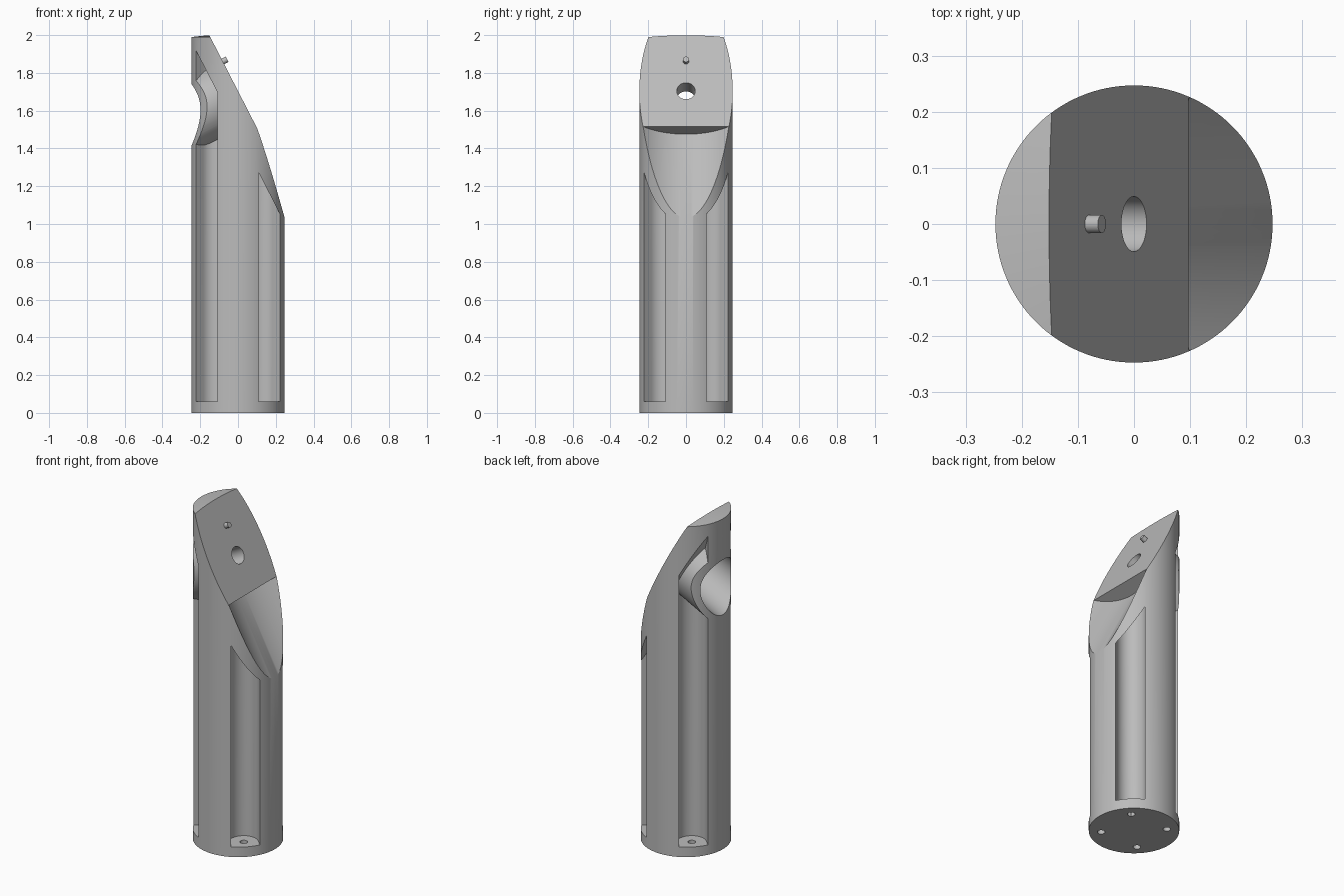
import bpy, bmesh, math
from mathutils import Matrix, Vector

cube = bpy.data.objects.get("Cube")
if cube:
    bpy.data.objects.remove(cube, do_unlink=True)

RADIUS = 0.247
TILT = math.atan2(0.249, 0.485)      # slope angle from vertical
WALL = 0.1                           # thickness behind the sloped face

grey = bpy.data.materials.new("plain grey")
grey.use_nodes = True
grey.diffuse_color = (0.5, 0.5, 0.5, 1)
grey.node_tree.nodes["Principled BSDF"].inputs["Base Color"].default_value = (0.5, 0.5, 0.5, 1)

# Frame of the sloped face: local z is its normal, local x runs down the slope
normal = Vector((math.cos(TILT), 0, math.sin(TILT)))
down = Vector((math.sin(TILT), 0, -math.cos(TILT)))
origin = Vector((0, 0, 1.704))
slope = Matrix((down, (0, 1, 0), normal)).transposed().to_4x4()
slope.translation = origin


def finish(bm, name):
    bmesh.ops.recalc_face_normals(bm, faces=bm.faces)
    mesh = bpy.data.meshes.new(name)
    bm.to_mesh(mesh)
    bm.free()
    mesh.materials.append(grey)
    obj = bpy.data.objects.new(name, mesh)
    bpy.context.collection.objects.link(obj)
    return obj


def rod(name, radius, low, high, frame, segments=64):
    """Cylinder along the local z axis of a frame."""
    bm = bmesh.new()
    place = frame @ Matrix.Translation((0, 0, (low + high) / 2))
    bmesh.ops.create_cone(bm, cap_ends=True, segments=segments, radius1=radius,
                          radius2=radius, depth=high - low, matrix=place)
    return finish(bm, name)


def activate(obj):
    bpy.ops.object.select_all(action='DESELECT')
    obj.select_set(True)
    bpy.context.view_layer.objects.active = obj


def carve(target, cutter):
    """Subtract a cutter and remove it."""
    cutter.hide_render = True
    mod = target.modifiers.new("cut", 'BOOLEAN')
    mod.operation = 'DIFFERENCE'
    mod.solver = 'EXACT'
    mod.object = cutter
    activate(target)
    bpy.ops.object.modifier_apply(modifier=mod.name)
    bpy.data.objects.remove(cutter, do_unlink=True)


# Round body with a slightly domed top, turned from a profile
bm = bmesh.new()
profile = [(0, 0), (RADIUS, 0)]
profile += [(r, 2.005 - r * r / 4) for r in (RADIUS, 0.2, 0.15, 0.1, 0.05, 0)]
verts = [bm.verts.new((r, 0, z)) for r, z in profile]
edges = [bm.edges.new(pair) for pair in zip(verts, verts[1:])]
bmesh.ops.spin(bm, geom=verts + edges, cent=(0, 0, 0), axis=(0, 0, 1),
               angle=math.tau, steps=128, use_merge=True)
bmesh.ops.remove_doubles(bm, verts=bm.verts, dist=0.0001)
body = finish(bm, "body")

# Sloped face
bm = bmesh.new()
bmesh.ops.create_cube(bm, size=2, matrix=slope @ Matrix.Translation((0, 0, 1)))
carve(body, finish(bm, "slope_cutter"))

# Hollow trough below the sloped face, parallel to it
step = (Vector((0.097, 0, 1.515)) - origin).dot(down)
trough_frame = slope @ Matrix.Translation((step, 0, 0.247)) @ Matrix.Rotation(math.pi / 2, 4, 'Y')
carve(body, rod("trough_cutter", 0.334, 0, 1.5, trough_frame, 160))

# Four upright pockets, U-shaped in plan, ending behind the sloped face
bm = bmesh.new()
outline = [(0.4, -0.08)]
for i in range(25):
    a = -math.pi / 2 - math.pi * i / 24
    outline.append((0.18 + 0.08 * math.cos(a), 0.08 * math.sin(a)))
outline.append((0.4, 0.08))
for k in range(4):
    turn = Matrix.Rotation(math.pi / 4 + k * math.pi / 2, 4, 'Z')
    base = bm.faces.new([bm.verts.new(turn @ Vector((x, y, 0.06))) for x, y in outline])
    grown = bmesh.ops.extrude_face_region(bm, geom=[base], use_keep_orig=True)
    top = [g for g in grown["geom"] if isinstance(g, bmesh.types.BMVert)]
    bmesh.ops.translate(bm, verts=top, vec=(0, 0, 2.7))
bmesh.ops.recalc_face_normals(bm, faces=bm.faces)
sliced = bmesh.ops.bisect_plane(bm, geom=bm.verts[:] + bm.edges[:] + bm.faces[:],
                                plane_co=origin - normal * WALL, plane_no=normal,
                                clear_outer=True)
rim = [g for g in sliced["geom_cut"] if isinstance(g, bmesh.types.BMEdge)]
bmesh.ops.edgeloop_fill(bm, edges=rim)
pockets = finish(bm, "pocket_cutter")

# Leave a sleeve crossing the pockets, then bore it out
carve(pockets, rod("sleeve_keep", 0.185, -0.8, -0.03, slope, 96))
carve(body, pockets)
carve(body, rod("bore_cutter", 0.147, -0.8, -WALL, slope, 96))
carve(body, rod("small_hole_cutter", 0.049, -0.2, 0.1, slope))

# Screw holes through the pocket floors
for k in range(4):
    a = math.pi / 4 + k * math.pi / 2
    spot = Matrix.Translation((0.18 * math.cos(a), 0.18 * math.sin(a), 0))
    carve(body, rod("screw_hole_cutter", 0.021, -0.05, 0.1, spot, 32))

# Locating peg on the sloped face
peg_spot = (Vector((-0.058, 0, 1.872)) - origin).dot(down)
peg = rod("peg", 0.016, -0.01, 0.026, slope @ Matrix.Translation((peg_spot, 0, 0)), 32)

for obj in (body, peg):
    activate(obj)
    bpy.ops.object.shade_smooth_by_angle(angle=math.radians(30))
